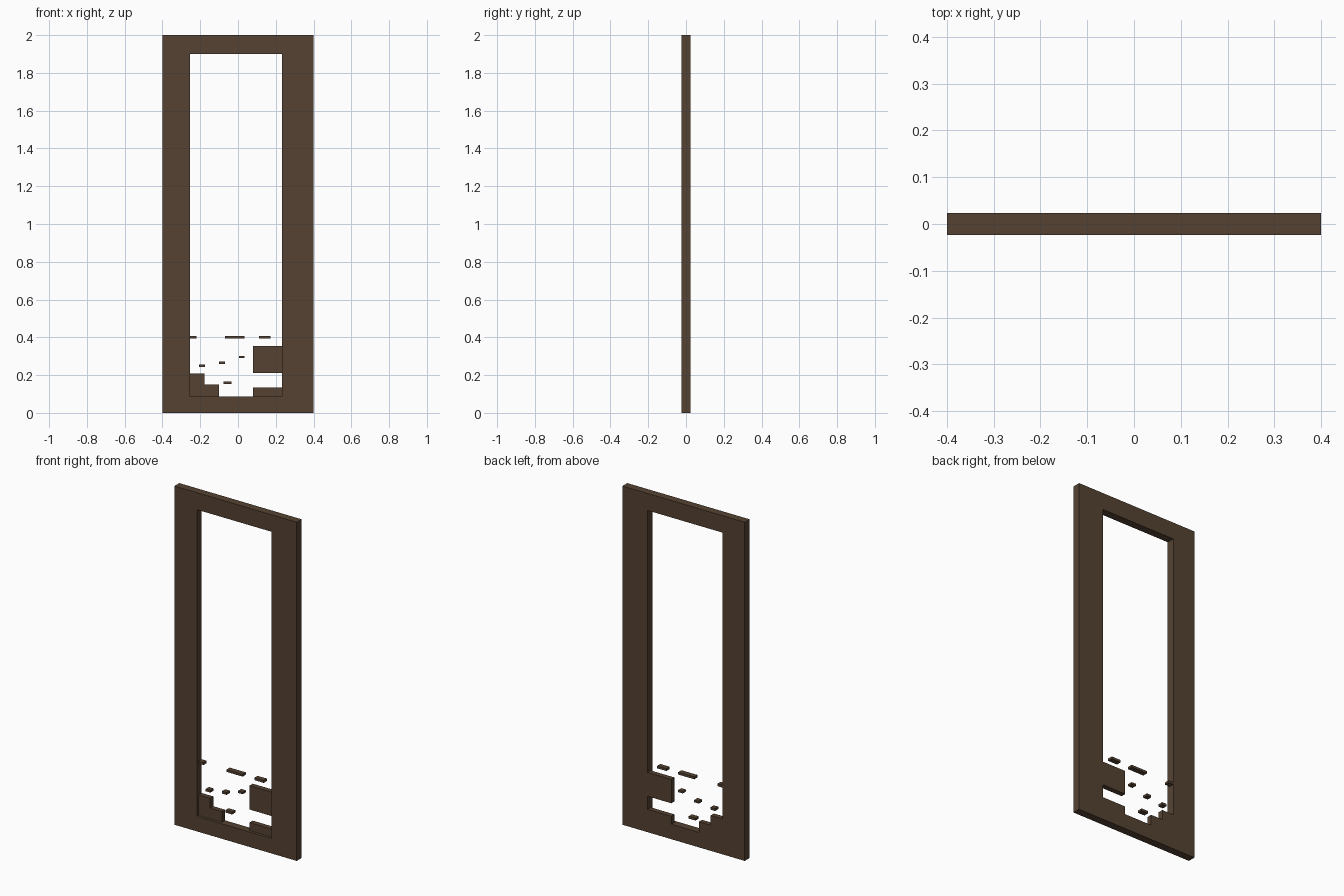
import bpy, bmesh

if "Cube" in bpy.data.objects:
    bpy.data.objects.remove(bpy.data.objects["Cube"])

FRONT, BACK = -0.023, 0.023      # frame depth
INSET = -0.007                   # front of the recessed panel remnants
L, R, SILL, HEAD = -0.253, 0.234, 0.088, 1.9   # opening

wood = bpy.data.materials.new("dark_wood")
wood.diffuse_color = (0.09, 0.055, 0.032, 1)
wood.use_nodes = True
wood.node_tree.nodes["Principled BSDF"].inputs["Base Color"].default_value = wood.diffuse_color


def finish(name, bm):
    bmesh.ops.recalc_face_normals(bm, faces=bm.faces)
    mesh = bpy.data.meshes.new(name)
    bm.to_mesh(mesh)
    bm.free()
    mesh.materials.append(wood)
    obj = bpy.data.objects.new(name, mesh)
    bpy.context.collection.objects.link(obj)
    return obj


def prism(name, outline, y0=INSET, y1=BACK):
    """Extrude an x-z outline from y0 to y1."""
    bm = bmesh.new()
    face = bm.faces.new([bm.verts.new((x, y0, z)) for x, z in outline])
    ext = bmesh.ops.extrude_face_region(bm, geom=[face], use_keep_orig=True)
    verts = [g for g in ext["geom"] if isinstance(g, bmesh.types.BMVert)]
    bmesh.ops.translate(bm, verts=verts, vec=(0, y1 - y0, 0))
    return finish(name, bm)


def rect(x0, x1, z0, z1):
    return [(x0, z0), (x1, z0), (x1, z1), (x0, z1)]


# Door frame: outer and inner rectangles joined on all four sides
bm = bmesh.new()
rings = [[bm.verts.new((x, y, z)) for x, z in outline]
         for y in (FRONT, BACK)
         for outline in (rect(-0.4, 0.4, 0, 2), rect(L, R, SILL, HEAD))]
of, inf, ob, inb = rings
for a, b in ((of, inf), (inf, inb), (inb, ob), (ob, of)):
    for i in range(4):
        j = (i + 1) % 4
        bm.faces.new((a[i], a[j], b[j], b[i]))
finish("door_frame", bm)

# Broken panel remnants attached to the frame
prism("stepped_remnant", [(L, SILL), (-0.1, SILL), (-0.1, 0.151),
                          (-0.177, 0.151), (-0.177, 0.209), (L, 0.209)])
prism("lower_right_remnant", rect(0.08, R, SILL, 0.135))
prism("upper_right_remnant", rect(0.08, R, 0.212, 0.353))

# Loose splinters floating in the opening
splinters = [
    (L, -0.221, 0.394, 0.408), (-0.07, 0.035, 0.394, 0.408),
    (0.112, 0.173, 0.394, 0.408), (-0.206, -0.176, 0.243, 0.257),
    (-0.1, -0.07, 0.258, 0.272), (0.005, 0.035, 0.29, 0.302),
    (-0.078, -0.034, 0.152, 0.166),
]
for i, s in enumerate(splinters, 1):
    prism(f"splinter_{i}", rect(*s))
